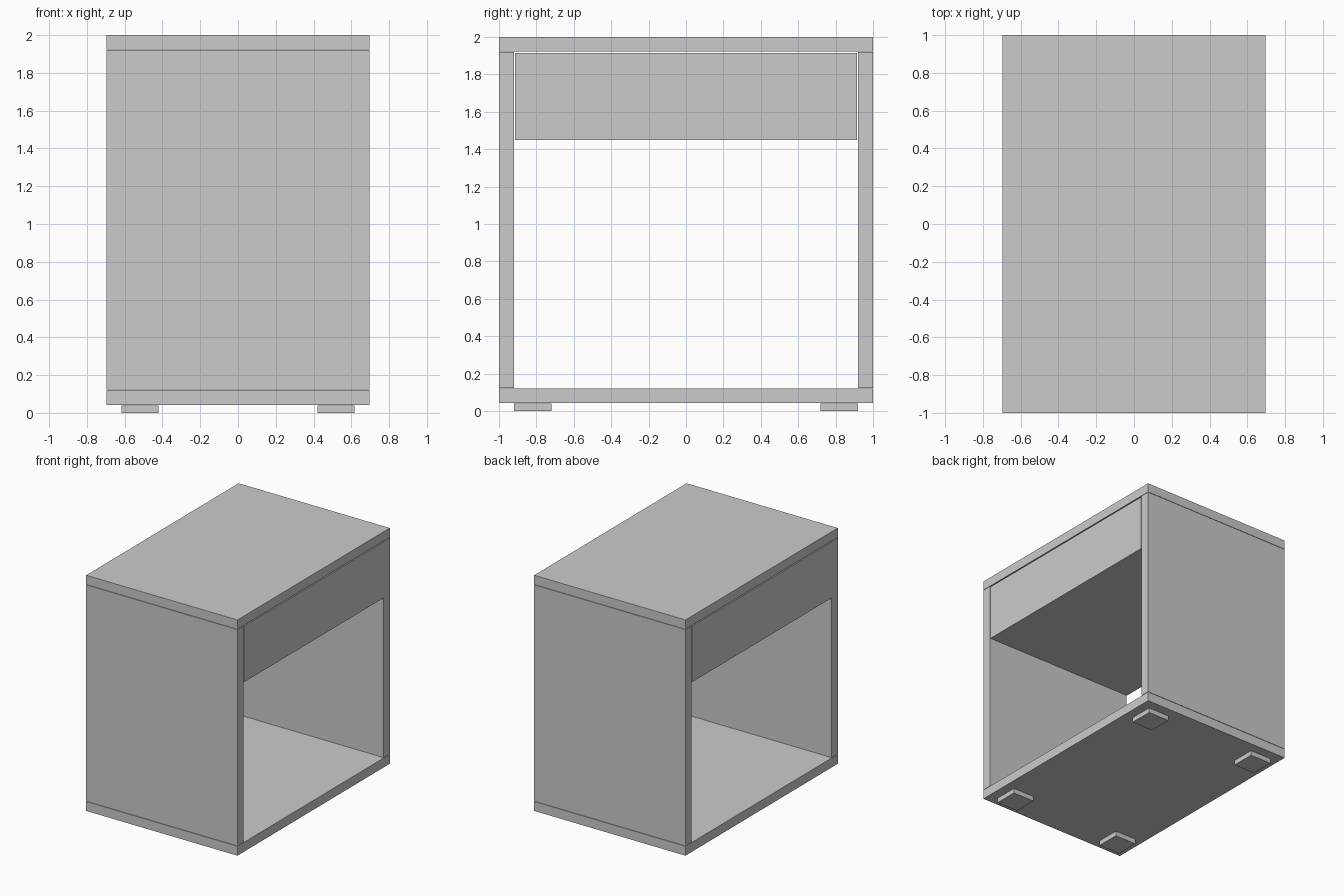
import bpy

if "Cube" in bpy.data.objects:
    bpy.data.objects.remove(bpy.data.objects["Cube"])

HX = 0.695  # half depth shared by all panels


def box(name, x, y, z):
    """Axis-aligned box from (min, max) ranges."""
    bpy.ops.mesh.primitive_cube_add(size=1, location=[(a + b) / 2 for a, b in (x, y, z)])
    ob = bpy.context.object
    ob.name = name
    ob.scale = [b - a for a, b in (x, y, z)]
    bpy.ops.object.transform_apply(location=False, rotation=False, scale=True)
    return ob


# Carcass: top, bottom and two side panels with fine shadow gaps
box("top_panel", (-HX, HX), (-1, 1), (1.923, 2.0))
box("bottom_panel", (-HX, HX), (-1, 1), (0.042, 0.12))
for side, s in (("front", -1), ("back", 1)):
    box(side + "_side_panel", (-HX, HX), sorted((s * 0.92, s * 1.0)), (0.123, 1.92))

# Drawer block, flush with both open ends
box("drawer", (-HX, HX), (-0.915, 0.915), (1.45, 1.914))

# Four square feet
for sx, xn in ((-1, "left"), (1, "right")):
    for sy, yn in ((-1, "front"), (1, "back")):
        box(f"{yn}_{xn}_foot", sorted((sx * 0.42, sx * 0.618)),
            sorted((sy * 0.72, sy * 0.92)), (0.0, 0.04))
